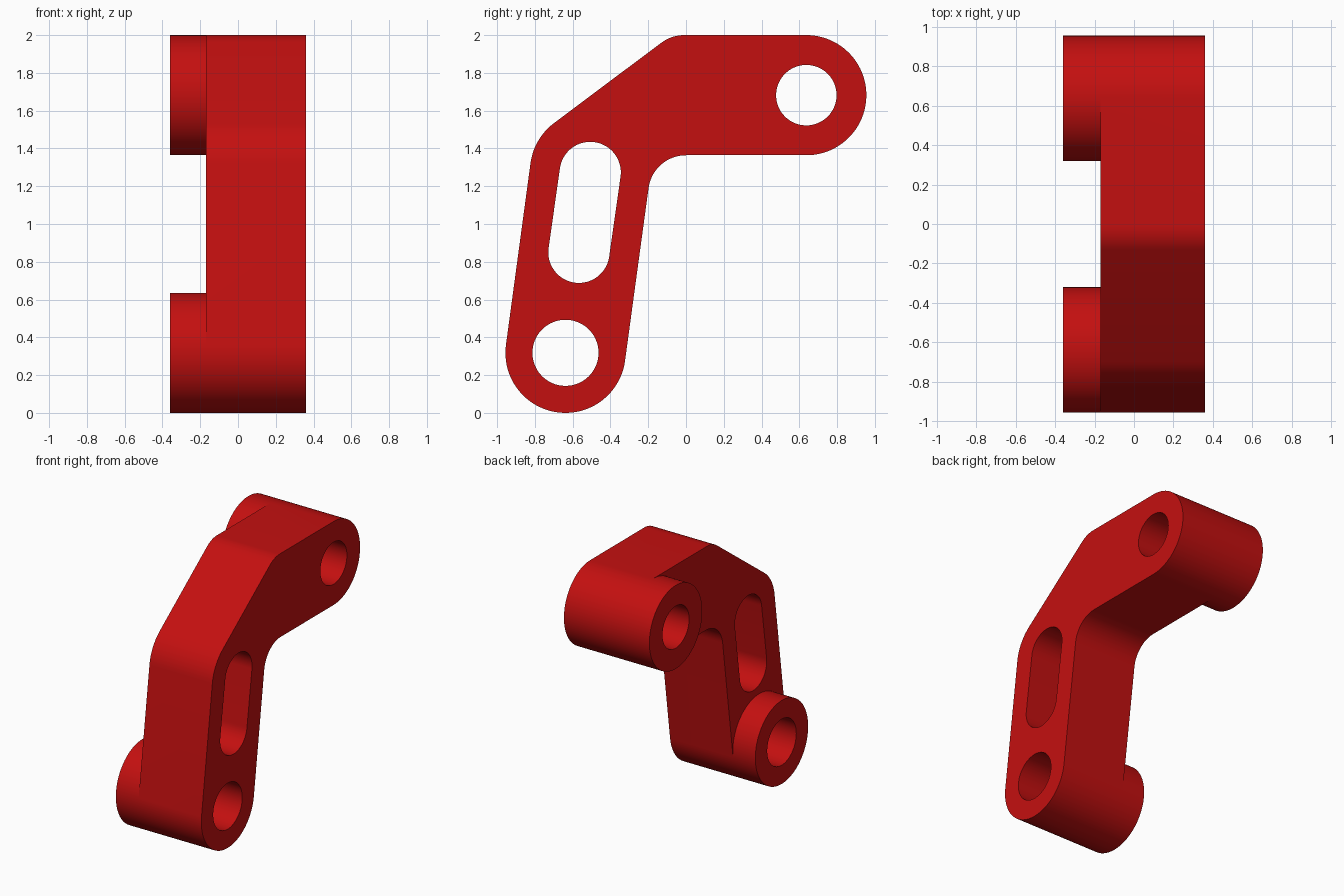
import bpy, bmesh, math

if "Cube" in bpy.data.objects:
    bpy.data.objects.remove(bpy.data.objects["Cube"])

# Depth stations along x: boss face, plate back, plate front
X_BOSS, X_BACK, X_FRONT = -0.36, -0.17, 0.36
TILT, R = 172, 0.318           # edge normal of the leaning arm, boss radius
TOP, LOW = (0.637, 1.682), (-0.638, 0.318)


def arc(centre, r, a0, a1):
    """Points (y, z) on an arc, angles in degrees."""
    n = max(6, round(abs(a1 - a0) / 4))
    angles = [math.radians(a0 + (a1 - a0) * i / n) for i in range(n + 1)]
    return [(centre[0] + r * math.cos(a), centre[1] + r * math.sin(a)) for a in angles]


def circle(centre, r):
    return arc(centre, r, 0, 360)[:-1]


bm = bmesh.new()


def ring(loop, x):
    return [bm.verts.new((x, y, z)) for y, z in loop]


def wall(loop, x0, x1):
    """Band of quads following a closed loop from x0 to x1."""
    a, b = ring(loop, x0), ring(loop, x1)
    for i in range(len(a)):
        j = (i + 1) % len(a)
        bm.faces.new((a[i], a[j], b[j], b[i]))


def cap(loops, x):
    """Flat face bounded by the first loop, with the others as holes."""
    edges = []
    for loop in loops:
        v = ring(loop, x)
        edges += [bm.edges.new((v[i], v[(i + 1) % len(v)])) for i in range(len(v))]
    bmesh.ops.triangle_fill(bm, edges=edges, use_beauty=True, normal=(1, 0, 0))


# Profile pieces
top_outer, top_inner = arc(TOP, R, -90, 90), arc(TOP, R, 270, 90)
low_outer, low_inner = arc(LOW, R, TILT, 352), arc(LOW, R, TILT, -8)
shoulder = arc((-0.01, 1.8), 0.2, 90, 126.87) + arc((-0.508, 1.28), R, 126.87, TILT)
fillet = arc((0, 1.164), 0.2, TILT, 90)
outline = top_outer + shoulder + low_outer + fillet
web = top_inner + shoulder + low_inner + fillet

top_hole, low_hole = circle(TOP, 0.16), circle(LOW, 0.175)
slot = arc((-0.507, 1.273), 0.162, -8, TILT) + arc((-0.567, 0.85), 0.162, TILT, 352)

# Plate: front face, recessed back face, edge and slot walls
cap([outline, slot, top_hole, low_hole], X_FRONT)
cap([web, slot], X_BACK)
wall(outline, X_BACK, X_FRONT)
wall(slot, X_BACK, X_FRONT)

# Raised bosses with through holes
for outer, inner, hole in ((top_outer, top_inner, top_hole), (low_outer, low_inner, low_hole)):
    boss = outer + inner[-2:0:-1]
    wall(boss, X_BOSS, X_BACK)
    cap([boss, hole], X_BOSS)
    wall(hole, X_BOSS, X_FRONT)

bmesh.ops.remove_doubles(bm, verts=bm.verts, dist=1e-5)
bmesh.ops.recalc_face_normals(bm, faces=bm.faces)

mesh = bpy.data.meshes.new("bracket_arm")
bm.to_mesh(mesh)
bm.free()
arm = bpy.data.objects.new("bracket_arm", mesh)
bpy.context.collection.objects.link(arm)

red = bpy.data.materials.new("red")
red.diffuse_color = (0.55, 0.005, 0.005, 1)
red.use_nodes = True
red.node_tree.nodes["Principled BSDF"].inputs["Base Color"].default_value = red.diffuse_color
mesh.materials.append(red)

bpy.context.view_layer.objects.active = arm
arm.select_set(True)
bpy.ops.object.shade_smooth_by_angle(angle=math.radians(30))
